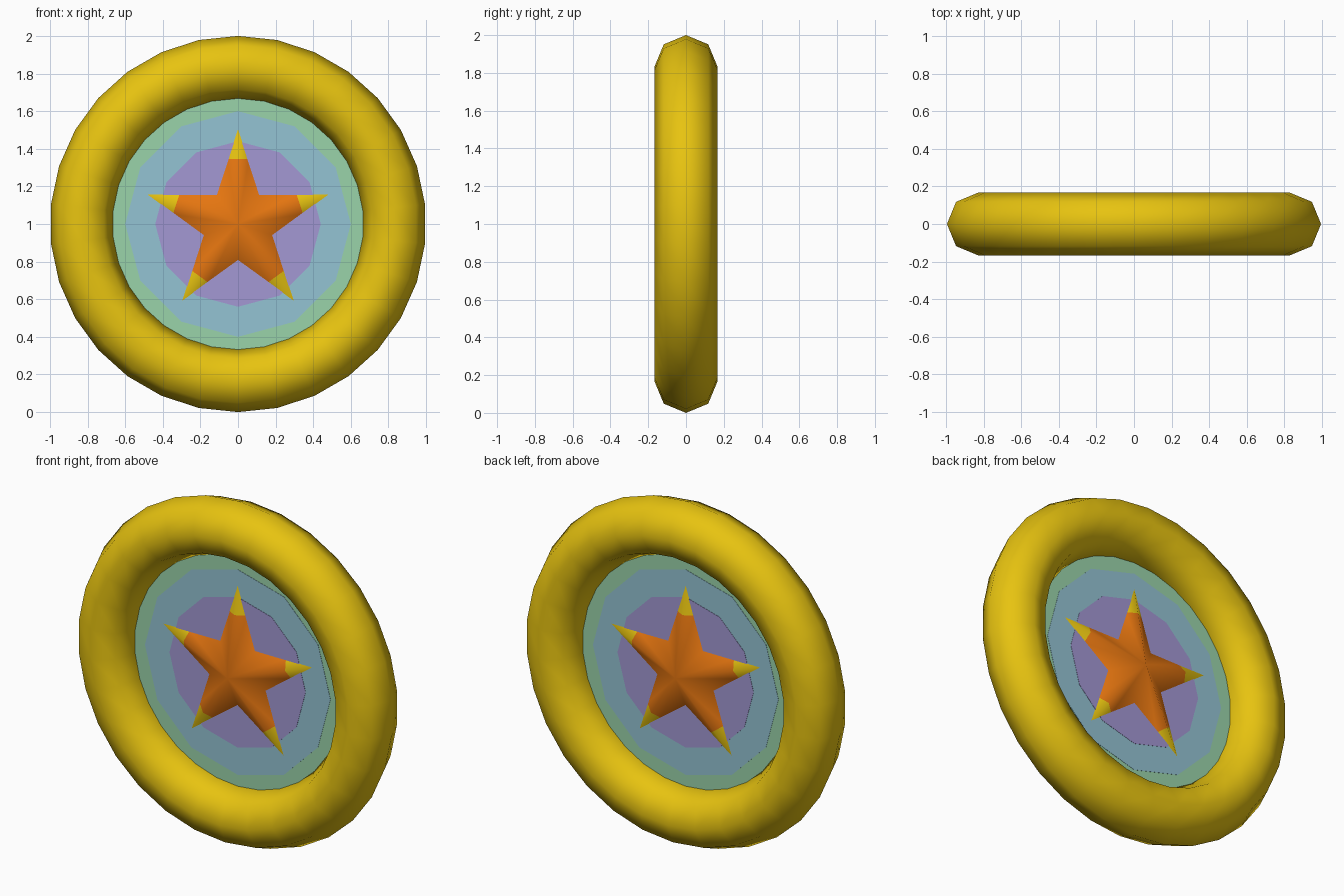
import bpy, bmesh, math
from mathutils import Vector, Matrix

if "Cube" in bpy.data.objects:
    bpy.data.objects.remove(bpy.data.objects["Cube"])

CENTRE = Vector((0, 0, 1))


def material(name, srgb):
    m = bpy.data.materials.new(name)
    lin = [((c / 255 + 0.055) / 1.055) ** 2.4 for c in srgb]
    m.diffuse_color = (*lin, 1)
    m.use_nodes = True
    m.node_tree.nodes["Principled BSDF"].inputs["Base Color"].default_value = m.diffuse_color
    return m


yellow = material("golden_yellow", (232, 196, 16))
orange = material("orange", (230, 118, 16))
green = material("pale_green", (154, 212, 170))
blue = material("pale_blue", (148, 195, 212))
purple = material("pale_purple", (163, 152, 212))

# Outer ring: smooth torus, 30 x 8 segments, with a vertex at the very top
bpy.ops.mesh.primitive_torus_add(
    major_segments=30, minor_segments=8, major_radius=0.8335,
    minor_radius=0.1665, location=CENTRE,
    rotation=(math.pi / 2, math.pi / 2, 0))
ring = bpy.context.object
ring.name = "outer_ring"
ring.data.materials.append(yellow)
bpy.ops.object.shade_smooth()


# Coloured disc layers, each slightly proud of the one behind it
def disc(name, radius, sides, thickness, mat):
    bpy.ops.mesh.primitive_cylinder_add(
        vertices=sides, radius=radius, depth=thickness,
        location=CENTRE, rotation=(math.pi / 2, 0, 0))
    ob = bpy.context.object
    ob.name = name
    ob.data.materials.append(mat)


disc("outer_disc", 0.70, 30, 0.003, green)
disc("middle_disc", 0.60, 12, 0.006, blue)
disc("inner_disc", 0.44, 12, 0.009, purple)

# Five-pointed star, ridged on both sides, with coloured tips
TIP, INNER, CUT, HEIGHT = 0.52, 0.2, 0.345, 0.10
ix, iz = INNER * math.sin(math.pi / 5), INNER * math.cos(math.pi / 5)
cut_x = ix * (TIP - CUT) / (TIP - iz)
bm = bmesh.new()
for arm in range(5):
    turn = Matrix.Rotation(arm * math.tau / 5, 3, 'Y')
    for face_side in (-1, 1):
        for hand in (-1, 1):
            tip = (0, 0, TIP)
            cut = (hand * cut_x, 0, CUT)
            notch = (hand * ix, 0, iz)
            apex = (0, face_side * HEIGHT, 0)
            ridge = (0, face_side * HEIGHT * (1 - CUT / TIP), CUT)
            for index, pts in ((1, (tip, cut, ridge)),
                               (0, (cut, notch, apex, ridge))):
                f = bm.faces.new([bm.verts.new(turn @ Vector(p)) for p in pts])
                f.material_index = index
bmesh.ops.remove_doubles(bm, verts=bm.verts, dist=0.0005)
bmesh.ops.recalc_face_normals(bm, faces=bm.faces)
mesh = bpy.data.meshes.new("star")
bm.to_mesh(mesh)
bm.free()
mesh.materials.append(orange)
mesh.materials.append(yellow)
star = bpy.data.objects.new("star", mesh)
star.location = CENTRE
bpy.context.collection.objects.link(star)
bpy.ops.object.select_all(action='DESELECT')
star.select_set(True)
bpy.context.view_layer.objects.active = star
bpy.ops.object.shade_smooth_by_angle(angle=math.radians(80))
